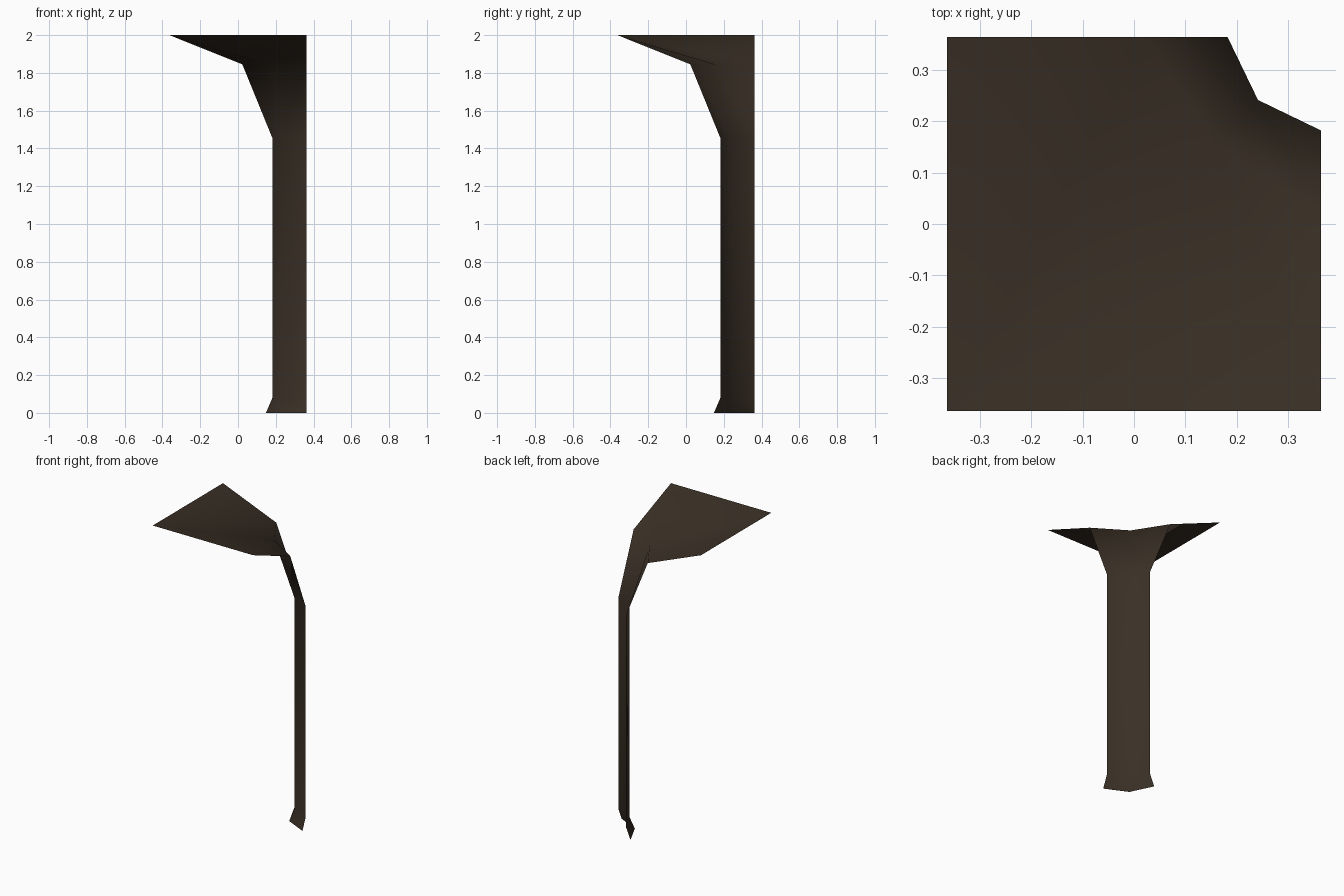
import bpy, bmesh

if "Cube" in bpy.data.objects:
    bpy.data.objects.remove(bpy.data.objects["Cube"])

# One flat colour: dark brown wood
wood = bpy.data.materials.new("dark_brown")
wood.diffuse_color = (0.042, 0.029, 0.019, 1)
wood.use_nodes = True
wood.node_tree.nodes["Principled BSDF"].inputs["Base Color"].default_value = wood.diffuse_color

C = 0.363  # the open corner of the post lies at x = y = C

# Rings of the corner post: height, reach along the walls, reach at the middle edge
rings = [
    (0.00, 0.215, 0.145),   # flared foot
    (0.08, 0.181, 0.122),   # shaft bottom
    (1.455, 0.181, 0.122),  # shaft top
    (1.845, 0.340, 0.208),  # bracket
    (2.00, 2 * C, 2 * C),   # square canopy edge
]

# Thin open sheet, mirrored about the diagonal, skinned ring by ring
bm = bmesh.new()
rows = []
for z, r, m in rings:
    pts = [(C - r, C, z), (C - m, C - m, z), (C, C - r, z)]
    rows.append([bm.verts.new(p) for p in pts])
for low, high in zip(rows, rows[1:]):
    for i in range(2):
        bm.faces.new((low[i], low[i + 1], high[i + 1], high[i]))
for f in bm.faces:
    f.smooth = True

mesh = bpy.data.meshes.new("corner_post")
bm.to_mesh(mesh)
bm.free()
mesh.materials.append(wood)
post = bpy.data.objects.new("corner_post", mesh)
bpy.context.collection.objects.link(post)
